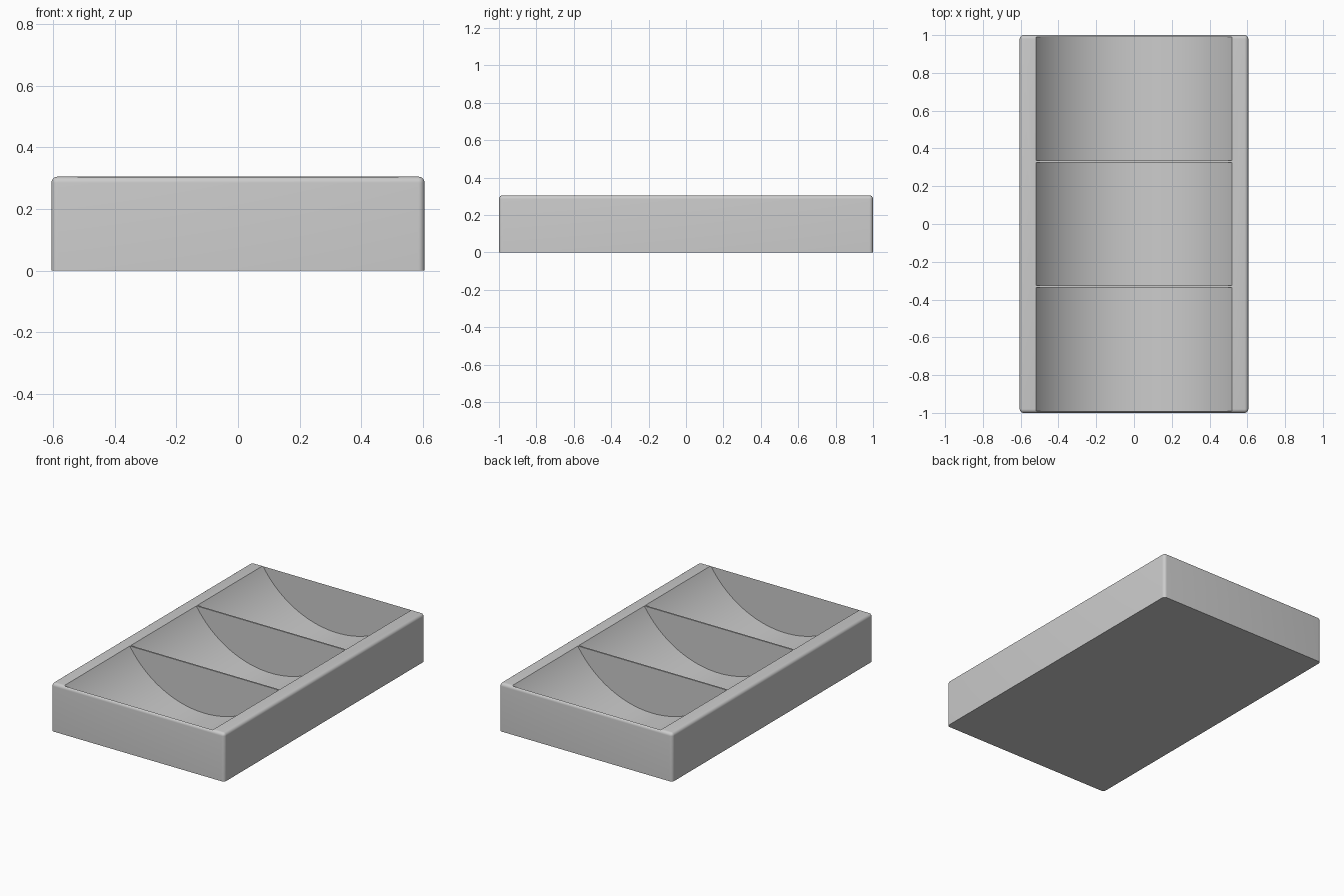
import bpy
import bmesh
import math
from mathutils import Matrix

if "Cube" in bpy.data.objects:
    bpy.data.objects.remove(bpy.data.objects["Cube"], do_unlink=True)

WIDTH, LENGTH, HEIGHT = 1.21, 2.0, 0.305
BEVEL = 0.02                     # rounded top and corner edges
WALL = 0.01                      # end walls and dividers
HALF_CHORD, FLOOR = 0.52, 0.02   # scoop half width at the top, floor thickness
COUNT = 3

grey = bpy.data.materials.new("light grey")
grey.use_nodes = True
color = (0.6, 0.6, 0.6, 1)
grey.diffuse_color = color
grey.node_tree.nodes["Principled BSDF"].inputs["Base Color"].default_value = color


def make_object(name, bm):
    mesh = bpy.data.meshes.new(name)
    bmesh.ops.recalc_face_normals(bm, faces=bm.faces)
    bm.to_mesh(mesh)
    bm.free()
    mesh.materials.append(grey)
    obj = bpy.data.objects.new(name, mesh)
    bpy.context.collection.objects.link(obj)
    return obj


# Tray block: every edge rounded except those around the base
bm = bmesh.new()
bmesh.ops.create_cube(bm, size=1)
bmesh.ops.scale(bm, vec=(WIDTH, LENGTH, HEIGHT), verts=bm.verts)
bmesh.ops.translate(bm, vec=(0, 0, HEIGHT / 2), verts=bm.verts)
edges = [e for e in bm.edges if any(v.co.z > HEIGHT / 2 for v in e.verts)]
bmesh.ops.bevel(bm, geom=edges, offset=BEVEL, segments=6, profile=0.5, affect='EDGES')
tray = make_object("tray", bm)

# Scoops: a row of cylinders lying along y, with thin dividers between them
depth = HEIGHT - FLOOR
radius = (HALF_CHORD ** 2 + depth ** 2) / (2 * depth)
cell = (LENGTH - WALL * (COUNT + 1)) / COUNT
bm = bmesh.new()
for i in range(COUNT):
    y = (i - (COUNT - 1) / 2) * (cell + WALL)
    place = Matrix.Translation((0, y, FLOOR + radius)) @ Matrix.Rotation(math.pi / 2, 4, 'X')
    bmesh.ops.create_cone(bm, cap_ends=True, segments=160, radius1=radius,
                          radius2=radius, depth=cell, matrix=place)
cutter = make_object("scoop_cutter", bm)
cutter.hide_render = True

# Carve the scoops and keep the result on the tray
cut = tray.modifiers.new("scoops", 'BOOLEAN')
cut.operation = 'DIFFERENCE'
cut.solver = 'EXACT'
cut.object = cutter
bpy.context.view_layer.objects.active = tray
tray.select_set(True)
bpy.ops.object.modifier_apply(modifier=cut.name)
bpy.data.objects.remove(cutter, do_unlink=True)

bpy.ops.object.shade_smooth_by_angle(angle=math.radians(30))
